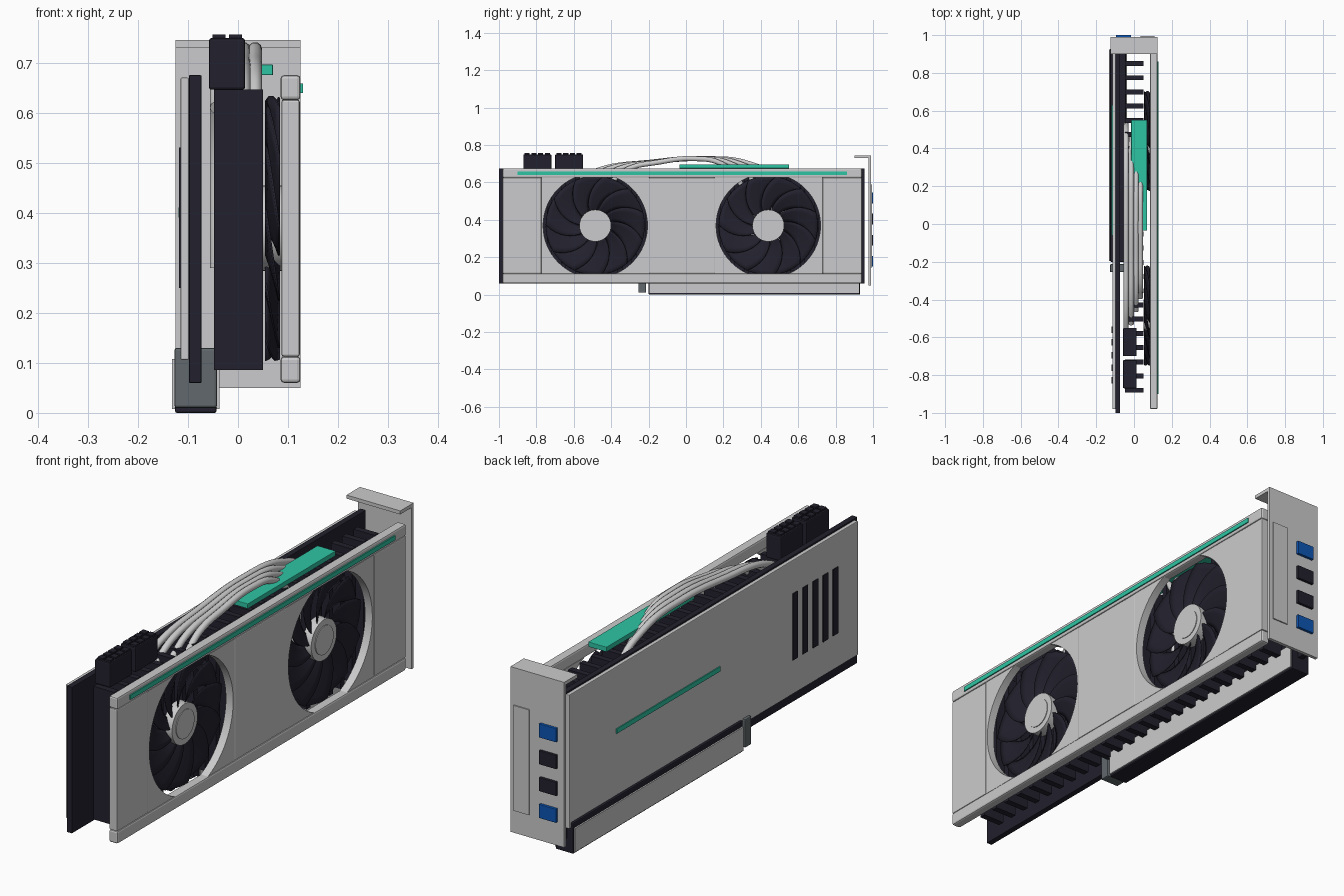
import bpy, bmesh
from math import sin, cos, asin, pi
from mathutils import Vector

cube = bpy.data.objects.get("Cube")
if cube:
    bpy.data.objects.remove(cube, do_unlink=True)


def material(name, rgb):
    m = bpy.data.materials.new(name)
    m.use_nodes = True
    m.diffuse_color = (*rgb, 1)
    m.node_tree.nodes["Principled BSDF"].inputs["Base Color"].default_value = (*rgb, 1)
    return m


LIGHT = material("light grey", (0.6, 0.6, 0.61))
DARK = material("near black", (0.016, 0.015, 0.026))
TEAL = material("teal", (0.027, 0.56, 0.37))
SLATE = material("slate grey", (0.12, 0.14, 0.15))
BLUE = material("port blue", (0.004, 0.09, 0.45))


def finish(name, bm, mat, smooth=False):
    bmesh.ops.recalc_face_normals(bm, faces=bm.faces)
    me = bpy.data.meshes.new(name)
    bm.to_mesh(me)
    bm.free()
    me.materials.append(mat)
    ob = bpy.data.objects.new(name, me)
    bpy.context.collection.objects.link(ob)
    if smooth:
        bpy.ops.object.select_all(action='DESELECT')
        ob.select_set(True)
        bpy.context.view_layer.objects.active = ob
        bpy.ops.object.shade_smooth_by_angle(angle=0.6)
    return ob


def add_box(bm, x, y, z):
    """Box from (min, max) pairs along each axis."""
    verts = bmesh.ops.create_cube(bm, size=1)["verts"]
    for v in verts:
        for i, (lo, hi) in enumerate((x, y, z)):
            v.co[i] = lo if v.co[i] < 0 else hi


def box(name, x, y, z, mat, bevel=0.0):
    bm = bmesh.new()
    add_box(bm, x, y, z)
    if bevel:
        bmesh.ops.bevel(bm, geom=bm.edges[:], offset=bevel, segments=2,
                        profile=0.5, affect='EDGES')
    return finish(name, bm, mat)


def add_disc(bm, x0, x1, r, cy, cz, sides=48):
    """Cylinder along x."""
    ring = [(cy + r * cos(2 * pi * i / sides), cz + r * sin(2 * pi * i / sides))
            for i in range(sides)]
    add_prism(bm, ring, x0, x1)


def add_prism(bm, outline, x0, x1):
    """Extrude a (y, z) outline along x."""
    face = bm.faces.new([bm.verts.new((x0, y, z)) for y, z in outline])
    out = bmesh.ops.extrude_face_region(bm, geom=[face])["geom"]
    for v in out:
        if isinstance(v, bmesh.types.BMVert):
            v.co.x = x1


# Circuit board and back plate
LENGTH = (-0.98, 0.94)
box("circuit_board", (-0.098, -0.073), (-1.0, 0.955), (0.06, 0.675), DARK, 0.002)
box("back_plate", (-0.115, -0.098), LENGTH, (0.106, 0.67), LIGHT, 0.003)
box("back_light_strip", (-0.119, -0.114), (-0.06, 0.63), (0.39, 0.41), TEAL)
for i in range(5):
    y = -0.56 - 0.067 * i
    box(f"back_vent_{i + 1}", (-0.118, -0.113), (y - 0.017, y + 0.017), (0.25, 0.53), DARK)

# Edge connector with contact plates and key
box("edge_connector", (-0.126, -0.043), (-0.2, 0.93), (0, 0.13), DARK, 0.004)
for side, x in (("inner", (-0.044, -0.037)), ("outer", (-0.132, -0.125))):
    box(f"{side}_contact_plate", x, (-0.195, 0.925), (0.008, 0.108), LIGHT)
box("connector_key", (-0.127, -0.042), (-0.255, -0.213), (0.01, 0.13), SLATE, 0.005)

# Heatsink fins and cold plate
bm = bmesh.new()
for i in range(24):
    y = -0.88 + 0.0752 * i
    add_box(bm, (-0.048, 0.05), (y - 0.013, y + 0.013), (0.086, 0.646))
finish("heatsink_fins", bm, DARK)

# Heat pipes: x, front end, rear end
for i, (x, front, rear) in enumerate([(-0.042, -0.58, 0.5), (-0.015, -0.53, 0.43),
                                      (0.011, -0.46, 0.36), (0.034, -0.39, 0.29)]):
    cu = bpy.data.curves.new(f"heat_pipe_{i + 1}", 'CURVE')
    cu.dimensions = '3D'
    cu.bevel_depth = 0.014
    cu.bevel_resolution = 3
    cu.resolution_u = 8
    cu.use_fill_caps = True
    span = rear - front
    path = [(front, 0.61), (front + 0.12 * span, 0.672), (front + 0.35 * span, 0.707),
            (front + 0.62 * span, 0.727), (front + 0.85 * span, 0.7),
            (rear, 0.6), (rear, 0.29)]
    sp = cu.splines.new('BEZIER')
    sp.bezier_points.add(len(path) - 1)
    for p, (y, z) in zip(sp.bezier_points, path):
        p.co = (x, y, z)
        p.handle_left_type = p.handle_right_type = 'AUTO'
    cu.materials.append(LIGHT)
    bpy.context.collection.objects.link(bpy.data.objects.new(cu.name, cu))

# Top light bar
box("top_light_bar", (-0.015, 0.07), (-0.035, 0.55), (0.675, 0.696), TEAL, 0.002)

# Power sockets with pin caps
for n, y0 in enumerate((-0.87, -0.7)):
    bm = bmesh.new()
    add_box(bm, (-0.058, 0.014), (y0, y0 + 0.15), (0.646, 0.749))
    bmesh.ops.bevel(bm, geom=bm.edges[:], offset=0.005, segments=2, profile=0.5,
                    affect='EDGES')
    for i in range(4):
        y = y0 + 0.0075 + 0.036 * i
        for x in (-0.051, -0.018):
            add_box(bm, (x, x + 0.026), (y, y + 0.027), (0.74, 0.756))
    finish(f"power_socket_{n + 1}", bm, DARK)

# Fan shroud: rails, panels and rounded fan surrounds
Z0, Z1, ZC = 0.113, 0.625, 0.369
FANS = (-0.485, 0.44)
R = 0.279
box("shroud_bottom_rail", (0.085, 0.125), LENGTH, (0.06, Z0), LIGHT, 0.007)
box("shroud_top_rail", (0.085, 0.125), LENGTH, (Z1, 0.675), LIGHT, 0.007)
panels = [(LENGTH[0], -0.773), (-0.198, 0.153), (0.73, LENGTH[1])]
for i, y in enumerate(panels):
    box(f"shroud_panel_{i + 1}", (0.087, 0.1235), y, (Z0, Z1), LIGHT, 0.004)
half = asin((Z1 - ZC) / R)
for n, cy in enumerate(FANS):
    bm = bmesh.new()
    for side, edge in ((-1, panels[n][1]), (1, panels[n + 1][0])):
        arc = [half * (2 * i / 24 - 1) for i in range(25)]
        outline = [(cy + side * R * cos(a), ZC + R * sin(a)) for a in arc]
        outer = cy + side * max(abs(edge - cy), R + 0.003)
        add_prism(bm, outline + [(outer, Z1), (outer, Z0)], 0.088, 0.122)
    finish(f"fan_surround_{n + 1}", bm, LIGHT, True)
box("shroud_light_strip", (0.122, 0.13), (-0.9, 0.86), (0.639, 0.658), TEAL)

# Fans: swept blades around a capped hub
BLADES, STEPS, ACROSS = 11, 8, 4
for n, cy in enumerate(FANS):
    bm = bmesh.new()
    for b in range(BLADES):
        grid = []
        for i in range(STEPS + 1):
            t = i / STEPS
            r = 0.07 + 0.195 * t
            row = []
            for j in range(ACROSS + 1):
                s = j / ACROSS
                a = 2 * pi * b / BLADES - 0.65 * t ** 1.3 + (s - 0.5) * (0.5 + 0.2 * t)
                row.append(bm.verts.new((0.056 + 0.026 * s, cy + r * cos(a), ZC + r * sin(a))))
            grid.append(row)
        for i in range(STEPS):
            for j in range(ACROSS):
                bm.faces.new((grid[i][j], grid[i + 1][j], grid[i + 1][j + 1], grid[i][j + 1]))
    blades = finish(f"fan_blades_{n + 1}", bm, DARK, True)
    solid = blades.modifiers.new("thickness", 'SOLIDIFY')
    solid.thickness = 0.004
    solid.offset = 0
    bm = bmesh.new()
    add_disc(bm, 0.05, 0.092, 0.085, cy, ZC)
    add_disc(bm, 0.09, 0.095, 0.06, cy, ZC)
    finish(f"fan_hub_{n + 1}", bm, LIGHT, True)

# Rear bracket with top flange, raised panel and ports
box("rear_bracket", (-0.125, 0.125), (0.975, 0.989), (0.05, 0.745), LIGHT)
box("bracket_flange", (-0.125, 0.125), (0.9, 0.989), (0.73, 0.745), LIGHT)
box("bracket_raised_panel", (0.035, 0.108), (0.985, 0.994), (0.145, 0.588), LIGHT)
for i, mat in enumerate((BLUE, DARK, DARK, BLUE)):
    z = 0.517 - 0.113 * i
    box(f"port_{i + 1}", (-0.095, -0.015), (0.985, 1.0), (z - 0.029, z + 0.029), mat, 0.002)
